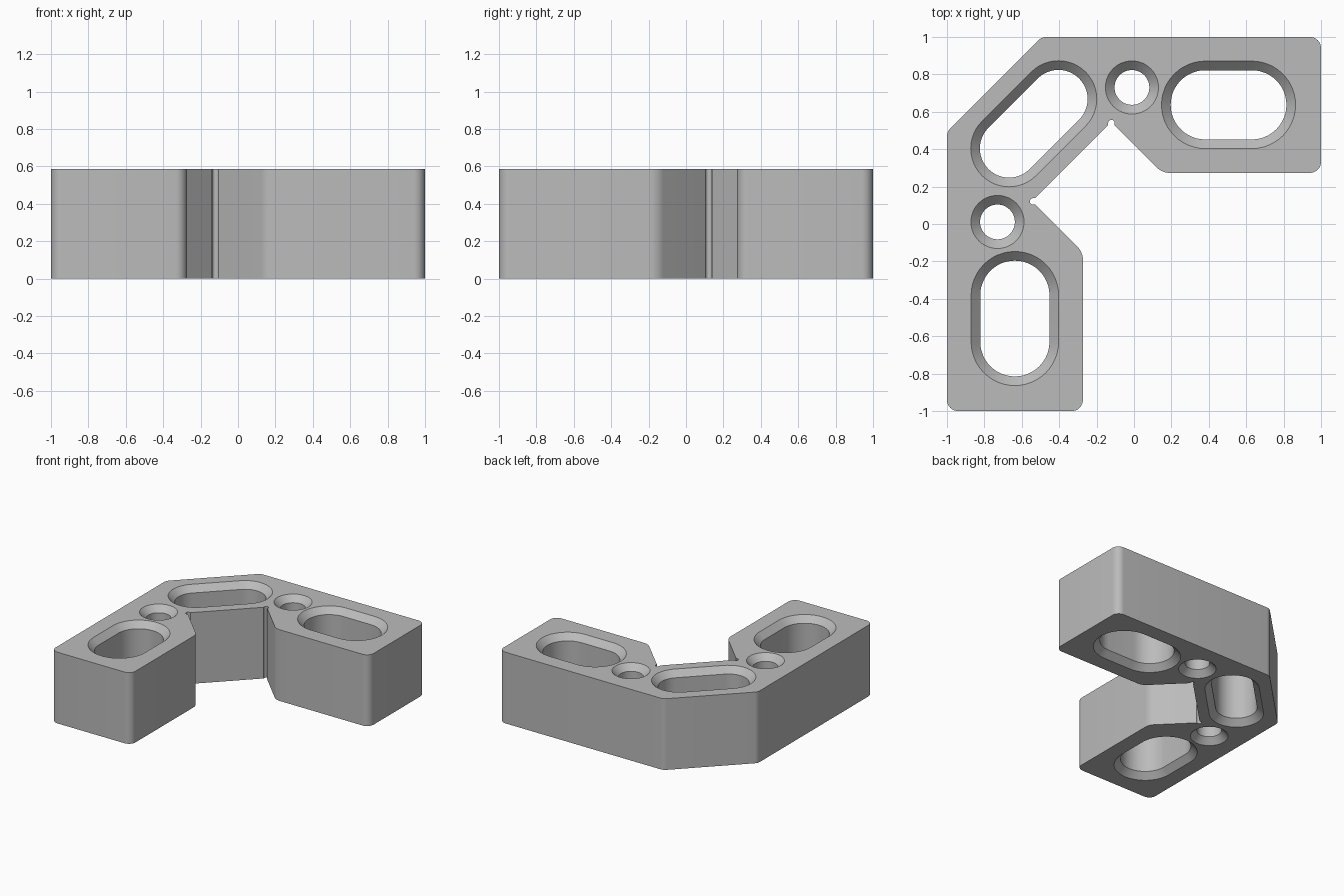
import bpy
import bmesh
from math import pi, cos, sin, tan
from mathutils import Vector

HEIGHT = 0.585
BEVEL = 0.049

if "Cube" in bpy.data.objects:
    bpy.data.objects.remove(bpy.data.objects["Cube"], do_unlink=True)


def arc(cx, cy, r, start, end, steps):
    """Points along a circular arc."""
    return [Vector((cx + r * cos(start + (end - start) * i / steps),
                    cy + r * sin(start + (end - start) * i / steps)))
            for i in range(steps + 1)]


def fillet(prev, corner, nxt, r, steps=8):
    """Rounded corner between two straight edges."""
    p, c, n = Vector(prev), Vector(corner), Vector(nxt)
    a, b = (p - c).normalized(), (n - c).normalized()
    half = a.angle(b) / 2
    centre = c + (a + b).normalized() * r / sin(half)
    u = c + a * r / tan(half) - centre
    v = c + b * r / tan(half) - centre
    total = u.angle(v)
    return [centre + (u * sin(total * (1 - i / steps)) + v * sin(total * i / steps)) / sin(total)
            for i in range(steps + 1)]


def mirrored(points):
    """Reflect across the bracket's diagonal symmetry line, keeping the winding."""
    return [Vector((-p.y, -p.x)) for p in reversed(points)]


def slot(a, b, r, steps=24):
    """Stadium outline around the segment a-b (a circle when a equals b)."""
    d = Vector(b) - Vector(a)
    t = math_angle(d)
    return (arc(*b, r, t - pi / 2, t + pi / 2, steps)
            + arc(*a, r, t + pi / 2, t + 3 * pi / 2, steps))


def math_angle(d):
    return Vector((1, 0)).angle_signed(d) * -1 if d.length else 0.0


def circle(c, r, steps=48):
    return arc(*c, r, 0, 2 * pi, steps)[:-1]


# Outline of one half: outer chamfer, arm end, inner chamfer, relief notch
shoulder, tip, tip_in, elbow = (-0.494, 1), (1, 1), (1, 0.273), (0.151, 0.273)
notch_x, notch_y, notch_r = -0.121, 0.54, 0.017
half = (fillet((-1, 0.494), shoulder, tip, 0.063)
        + fillet(shoulder, tip, tip_in, 0.06)
        + fillet(tip, tip_in, elbow, 0.06)
        + fillet(tip_in, elbow, (notch_x, 0.545), 0.1)
        + [Vector((notch_x + notch_r, 0.528))]
        + arc(notch_x, notch_y, notch_r, 0, pi, 10)
        + [Vector((notch_x - notch_r, 0.529))])
outline = half + mirrored(half)

# Openings as (rim, bore) pairs
arm_a, arm_b = (0.381, 0.637), (0.63, 0.637)
diag_a, diag_b = (-0.668, 0.404), (-0.404, 0.668)
arm_slot = [slot(arm_a, arm_b, r) for r in (0.234, 0.234 - BEVEL)]
bolt_hole = [circle((-0.011, 0.73), r) for r in (0.142, 0.142 - BEVEL)]
corner_slot = [slot(diag_a, diag_b, r) for r in (0.205, 0.205 - BEVEL)]
openings = [corner_slot]
for pair in (arm_slot, bolt_hole):
    openings += [pair, [mirrored(loop) for loop in pair]]

bm = bmesh.new()


def ring(points, z):
    return [bm.verts.new((p.x, p.y, z)) for p in points]


def skin(lower, upper):
    """Wall of quads between two matching rings."""
    n = len(lower)
    for i in range(n):
        j = (i + 1) % n
        bm.faces.new((lower[i], lower[j], upper[j], upper[i]))


# Outer wall
bottom_rings, top_rings = [ring(outline, 0)], [ring(outline, HEIGHT)]
skin(bottom_rings[0], top_rings[0])

# Bores, countersunk on both sides
for rim, bore in openings:
    stack = [ring(rim, 0), ring(bore, BEVEL), ring(bore, HEIGHT - BEVEL), ring(rim, HEIGHT)]
    for lower, upper in zip(stack, stack[1:]):
        skin(lower, upper)
    bottom_rings.append(stack[0])
    top_rings.append(stack[-1])

# Flat top and bottom around the openings
for rings, z in ((bottom_rings, -1), (top_rings, 1)):
    edges = [bm.edges.get((r[i - 1], r[i])) for r in rings for i in range(len(r))]
    bmesh.ops.triangle_fill(bm, edges=edges, use_beauty=True, normal=(0, 0, z))
bmesh.ops.recalc_face_normals(bm, faces=bm.faces)

mesh = bpy.data.meshes.new("corner_bracket")
bm.to_mesh(mesh)
bm.free()
bracket = bpy.data.objects.new("corner_bracket", mesh)
bpy.context.collection.objects.link(bracket)

# Plain grey
grey = bpy.data.materials.new("plain_grey")
grey.use_nodes = True
colour = (0.5, 0.5, 0.5, 1)
grey.diffuse_color = colour
grey.node_tree.nodes["Principled BSDF"].inputs["Base Color"].default_value = colour
mesh.materials.append(grey)

bpy.ops.object.select_all(action="DESELECT")
bracket.select_set(True)
bpy.context.view_layer.objects.active = bracket
bpy.ops.object.shade_smooth_by_angle(angle=pi / 6)
